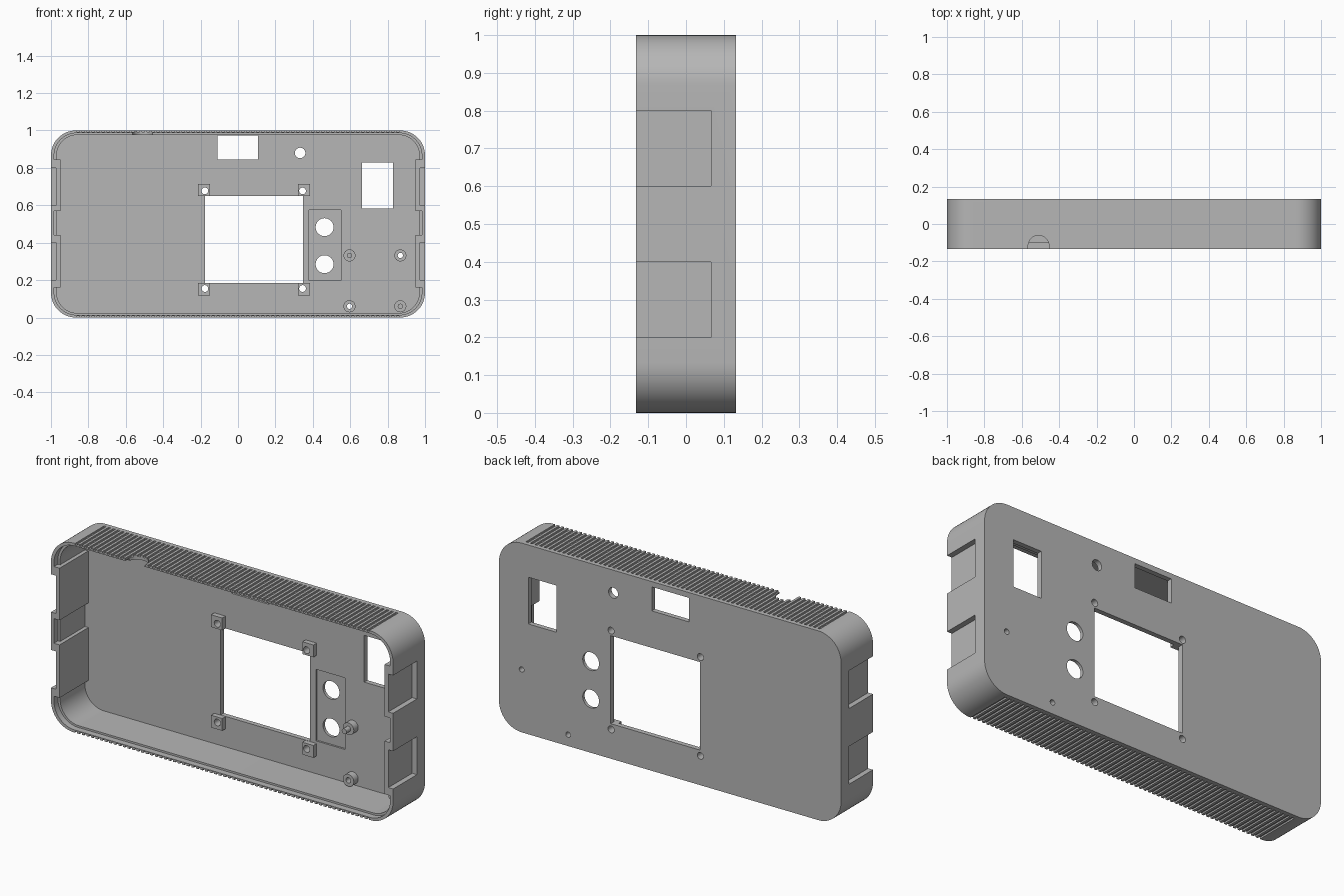
import bpy, bmesh, math
from mathutils import Matrix, Vector

if "Cube" in bpy.data.objects:
    bpy.data.objects.remove(bpy.data.objects["Cube"], do_unlink=True)

grey = bpy.data.materials.new("plain grey")
grey.use_nodes = True
grey.diffuse_color = (0.47, 0.47, 0.47, 1)
grey.node_tree.nodes["Principled BSDF"].inputs["Base Color"].default_value = (0.47, 0.47, 0.47, 1)

FRONT, BACK = -0.133, 0.133
FLOOR = 0.107          # inner face of the back plate
OUT = 0.3              # cutter overshoot


def box(bm, x0, x1, y0, y1, z0, z1):
    centre = Vector((x0 + x1, y0 + y1, z0 + z1)) / 2
    size = Matrix.Diagonal((x1 - x0, y1 - y0, z1 - z0, 1))
    bmesh.ops.create_cube(bm, size=1, matrix=Matrix.Translation(centre) @ size)


def rod(bm, x, z, r, y0, y1, axis='X', sides=32):
    """Cylinder along y, or along z when axis is None (y and z swap roles)."""
    if axis:
        m = Matrix.Translation((x, (y0 + y1) / 2, z)) @ Matrix.Rotation(math.pi / 2, 4, axis)
    else:
        m = Matrix.Translation((x, z, (y0 + y1) / 2))
    bmesh.ops.create_cone(bm, cap_ends=True, segments=sides, radius1=r, radius2=r,
                          depth=abs(y1 - y0), matrix=m)


def rounded_slab(bm, half_w, half_h, r, y0, y1, steps=14):
    """Rounded rectangle in x and z, extruded along y."""
    verts = []
    for q, (sx, sz) in enumerate(((1, 1), (-1, 1), (-1, -1), (1, -1))):
        for i in range(steps + 1):
            a = (q + i / steps) * math.pi / 2
            verts.append(bm.verts.new((sx * (half_w - r) + r * math.cos(a), y0,
                                       0.5 + sz * (half_h - r) + r * math.sin(a))))
    face = bm.faces.new(verts)
    ext = bmesh.ops.extrude_face_region(bm, geom=[face])
    moved = [v for v in ext["geom"] if isinstance(v, bmesh.types.BMVert)]
    bmesh.ops.translate(bm, verts=moved, vec=(0, y1 - y0, 0))


def make(name, build):
    bm = bmesh.new()
    build(bm)
    bmesh.ops.recalc_face_normals(bm, faces=bm.faces)
    mesh = bpy.data.meshes.new(name)
    bm.to_mesh(mesh)
    bm.free()
    mesh.materials.append(grey)
    obj = bpy.data.objects.new(name, mesh)
    bpy.context.scene.collection.objects.link(obj)
    return obj


def combine(obj, build, operation='DIFFERENCE'):
    """Apply a boolean with a temporary helper solid."""
    helper = make("helper", build)
    mod = obj.modifiers.new("cut", 'BOOLEAN')
    mod.operation, mod.solver, mod.object = operation, 'EXACT', helper
    bpy.context.view_layer.update()
    result = bpy.data.meshes.new_from_object(obj.evaluated_get(bpy.context.evaluated_depsgraph_get()))
    obj.modifiers.clear()
    obj.data = result
    bpy.data.objects.remove(helper, do_unlink=True)


def finish(obj):
    bpy.ops.object.select_all(action='DESELECT')
    obj.select_set(True)
    bpy.context.view_layer.objects.active = obj
    bpy.ops.object.shade_smooth_by_angle(angle=math.radians(30))


# Open tray with a thinner lip around the front rim
case = make("case", lambda bm: rounded_slab(bm, 1, 0.5, 0.133, FRONT, BACK))
combine(case, lambda bm: rounded_slab(bm, 0.97, 0.476, 0.11, FRONT - OUT, FLOOR))
combine(case, lambda bm: rounded_slab(bm, 0.983, 0.486, 0.12, FRONT - OUT, -0.1))

CLIPS = ((0.16, 0.44, 0.2, 0.4), (0.57, 0.845, 0.6, 0.8))


# Thickened clip blocks inside both ends
def clip_blocks(bm):
    for side in (-1, 1):
        for low, high, _, _ in CLIPS:
            a, b = sorted((side * 0.95, side * 0.992))
            box(bm, a, b, FRONT, FLOOR + 0.01, low, high)


# Shallow pockets on the outside of both ends
def clip_pockets(bm):
    for side in (-1, 1):
        for _, _, low, high in CLIPS:
            a, b = sorted((side * 0.972, side * 1.1))
            box(bm, a, b, FRONT - OUT, 0.066, low, high)


combine(case, clip_blocks, 'UNION')
combine(case, clip_pockets)


# Grip grooves along top and bottom
def grooves(bm):
    pitch, depth = 0.02667, 0.008
    for i in range(65):
        x = (i - 32) * pitch
        for z0, z1 in ((-0.1, depth), (1 - depth, 1.1)):
            box(bm, x - pitch / 4, x + pitch / 4, FRONT - OUT, 0.11, z0, z1)


combine(case, grooves)


# Half-round cable notch in the top wall
def cable_notch(bm):
    rod(bm, -0.51, -0.117, 0.056, 0.9, 1.1, axis=None)


combine(case, cable_notch)
combine(case, lambda bm: box(bm, -0.566, -0.454, FRONT - OUT, -0.117, 0.9, 1.1))

SCREWS = [(x, z) for x in (-0.177, 0.345) for z in (0.155, 0.677)]
BOSS_HOLES = ((0.868, 0.332), (0.596, 0.06))
BOSS_PINS = ((0.596, 0.332), (0.868, 0.06))

# Sunken panel around the two round openings
combine(case, lambda bm: box(bm, 0.38, 0.55, -0.05, FLOOR + 0.01, 0.197, 0.575))


# Rectangular openings in the back plate
def windows(bm):
    box(bm, -0.176, 0.347, 0.05, OUT, 0.185, 0.65)
    box(bm, -0.11, 0.107, 0.05, OUT, 0.845, 0.972)
    box(bm, 0.663, 0.829, 0.05, OUT, 0.583, 0.83)


def round_holes(bm):
    rod(bm, 0.463, 0.483, 0.048, 0.05, OUT)
    rod(bm, 0.463, 0.285, 0.048, 0.05, OUT)
    rod(bm, 0.332, 0.88, 0.028, 0.05, OUT)
    for x, z in BOSS_HOLES:
        rod(bm, x, z, 0.014, 0.0, OUT)


def screw_holes(bm):
    for x, z in SCREWS:
        rod(bm, x, z, 0.018, 0.0, OUT)


combine(case, windows)


# Square screw mounts at the window corners
def mounts(bm):
    for x, z in SCREWS:
        cx = x - 0.004 if x < 0 else x + 0.0075
        cz = z + 0.0055 if z > 0.5 else z - 0.0035
        box(bm, cx - 0.0325, cx + 0.0325, 0.08, FLOOR + 0.008, cz - 0.0325, cz + 0.0325)


combine(case, mounts, 'UNION')
combine(case, round_holes)
combine(case, screw_holes)
finish(case)


# Board standoffs: two drilled, two with locating pins
def hollow_standoffs(bm):
    for x, z in BOSS_HOLES:
        rod(bm, x, z, 0.032, 0.07, FLOOR + 0.002)


def pin_standoffs(bm):
    for x, z in BOSS_PINS:
        rod(bm, x, z, 0.032, 0.07, FLOOR + 0.002)
        rod(bm, x, z, 0.014, 0.035, 0.07)


drilled = make("drilled_standoffs", hollow_standoffs)
combine(drilled, round_holes)
finish(drilled)
finish(make("pin_standoffs", pin_standoffs))
